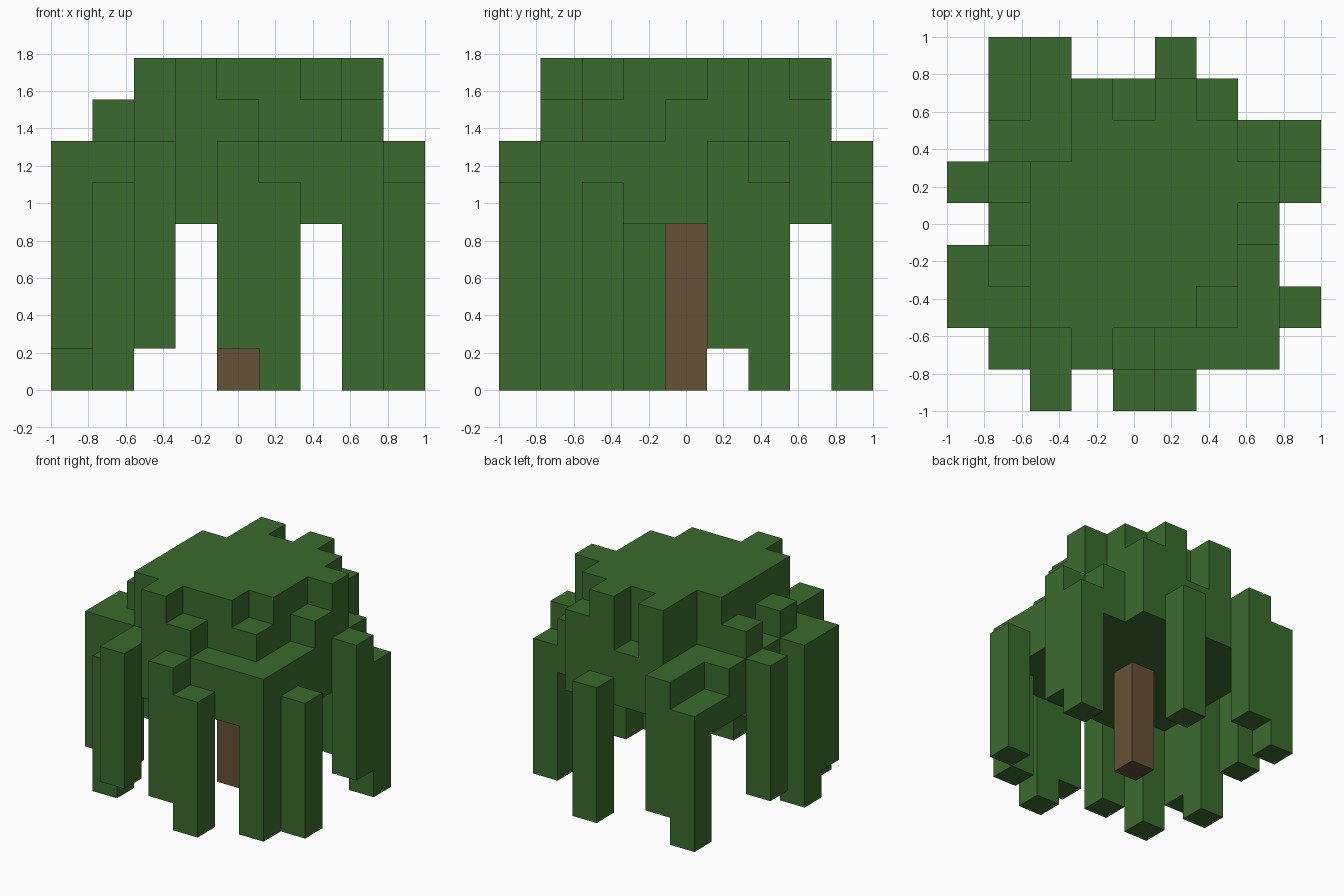
import bpy
import bmesh
from mathutils import Vector

CELL = 2 / 9          # edge length of one block
cube = bpy.data.objects.get("Cube")
if cube:
    bpy.data.objects.remove(cube, do_unlink=True)


def material(name, rgb):
    mat = bpy.data.materials.new(name)
    mat.use_nodes = True
    color = (*rgb, 1)
    mat.diffuse_color = color
    bsdf = mat.node_tree.nodes["Principled BSDF"]
    bsdf.inputs["Base Color"].default_value = color
    bsdf.inputs["Roughness"].default_value = 0.9
    return mat


def square(radius, level, missing=()):
    """One square layer of blocks, without the listed corners."""
    span = range(-radius, radius + 1)
    return {(x, y, level) for x in span for y in span if (x, y) not in missing}


def columns(places, bottom, top):
    """Vertical runs of blocks at the given places."""
    return {(x, y, z) for x, y in places for z in range(bottom, top + 1)}


def block_object(name, cells, mat):
    """Mesh holding only the outer faces of a set of blocks."""
    bm = bmesh.new()
    corners = {}

    def vert(point):
        key = tuple(round(c * 2) for c in point)
        if key not in corners:
            corners[key] = bm.verts.new(point * CELL)
        return corners[key]

    for cell in cells:
        center = Vector(cell) + Vector((0, 0, 0.5))
        for axis in range(3):
            for sign in (-1, 1):
                normal = Vector((0, 0, 0))
                normal[axis] = sign
                if tuple(int(c + n) for c, n in zip(cell, normal)) in cells:
                    continue
                u = Vector((0, 0, 0))
                u[(axis + 1) % 3] = 0.5
                v = normal.cross(u)
                mid = center + normal / 2
                bm.faces.new([vert(mid + p) for p in (-u - v, u - v, u + v, v - u)])
    mesh = bpy.data.meshes.new(name)
    bm.to_mesh(mesh)
    bm.free()
    mesh.materials.append(mat)
    obj = bpy.data.objects.new(name, mesh)
    bpy.context.collection.objects.link(obj)
    return obj


leaf_green = material("leaf green", (0.042, 0.146, 0.026))
bark_brown = material("bark brown", (0.133, 0.082, 0.036))

# Crown: two wide layers below two narrow ones
crown = square(3, 4, [(3, 3)])
crown |= square(3, 5, [(3, 3), (-3, -3), (-3, 3)])
crown |= square(2, 6, [(-2, 2)])
crown |= square(2, 7, [(-2, 2), (2, -2)])

# Short and tall tufts standing on the wide layers
crown |= columns([(0, -3), (3, 0), (-3, 1), (-3, -1), (2, 3)], 6, 6)
crown |= columns([(-1, -3), (-1, 3), (1, 3), (3, 1)], 6, 7)

# Hanging strands from the lower and upper wide layer
low_strands = [(1, -4), (-3, -3), (3, -3), (4, -2), (-4, -1), (4, 2), (-3, 4), (1, 4)]
high_strands = [(-2, -4), (0, -4), (-4, -2), (-4, -1), (-4, 1), (4, 1), (-2, 4)]
crown |= columns(low_strands, 0, 4)
crown |= columns(high_strands, 1, 5)

block_object("hanging_foliage", crown, leaf_green)

# Trunk
block_object("trunk", columns([(0, 0)], 0, 3), bark_brown)
